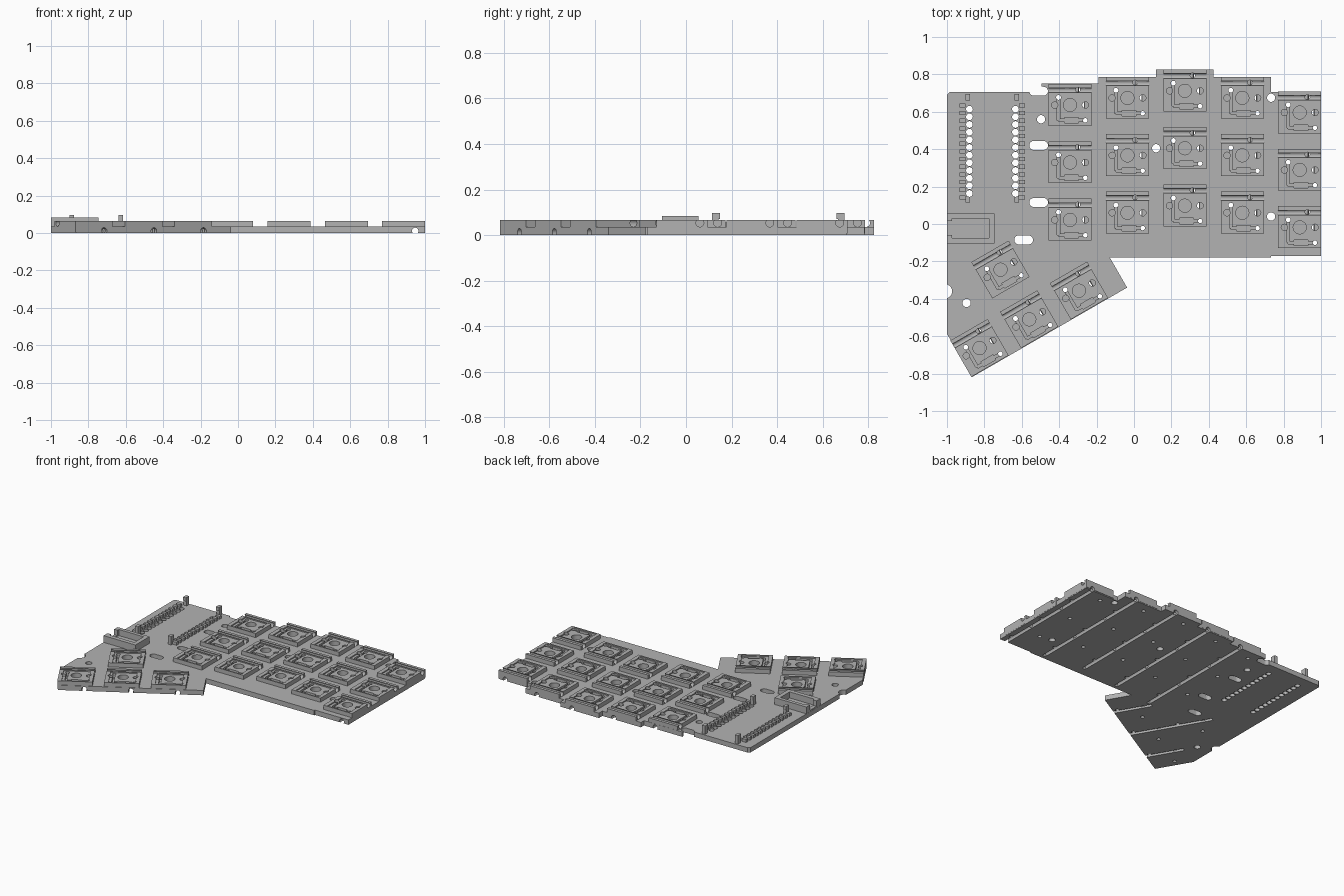
import bpy, bmesh, math
from mathutils import Matrix, Vector

if "Cube" in bpy.data.objects:
    bpy.data.objects.remove(bpy.data.objects["Cube"])

PLATE, TOP = 0.035, 0.065
PITCH, HALF, WIRE = 0.307, 0.115, 0.0173
UNIT = 0.0205          # pin grid step of a switch

grey = bpy.data.materials.new("plain grey")
grey.use_nodes = True
grey.diffuse_color = (0.45, 0.45, 0.45, 1)
grey.node_tree.nodes["Principled BSDF"].inputs["Base Color"].default_value = (0.45, 0.45, 0.45, 1)


def make_object(name, bm):
    bmesh.ops.recalc_face_normals(bm, faces=bm.faces[:])
    mesh = bpy.data.meshes.new(name)
    bm.to_mesh(mesh)
    bm.free()
    mesh.materials.append(grey)
    ob = bpy.data.objects.new(name, mesh)
    bpy.context.collection.objects.link(ob)
    return ob


def box(bm, x0, x1, y0, y1, z0, z1, frame=Matrix()):
    place = Matrix.Translation(((x0 + x1) / 2, (y0 + y1) / 2, (z0 + z1) / 2))
    size = Matrix.Diagonal((x1 - x0, y1 - y0, z1 - z0, 1))
    bmesh.ops.create_cube(bm, size=1, matrix=frame @ place @ size)


def rod(bm, start, end, r, frame=Matrix(), sides=24):
    a, b = Vector(start), Vector(end)
    turn = (b - a).to_track_quat('Z', 'Y').to_matrix().to_4x4()
    bmesh.ops.create_cone(bm, cap_ends=True, segments=sides, radius1=r, radius2=r,
                          depth=(b - a).length,
                          matrix=frame @ Matrix.Translation((a + b) / 2) @ turn)


def hole(bm, x, y, r, z0=-0.02, frame=Matrix(), sides=24):
    rod(bm, (x, y, z0), (x, y, 0.12), r, frame, sides)


def combine(target, bm, operation):
    tool = make_object("tool", bm)
    tool.hide_render = True
    mod = target.modifiers.new("combine", 'BOOLEAN')
    mod.operation, mod.object, mod.solver = operation, tool, 'MANIFOLD'
    bpy.context.view_layer.objects.active = target
    bpy.ops.object.modifier_apply(modifier=mod.name)
    mesh = tool.data
    bpy.data.objects.remove(tool)
    bpy.data.meshes.remove(mesh)


# Key frames: five staggered columns and a turned thumb cluster
columns = [(-0.342, 0.636), (-0.035, 0.674), (0.272, 0.712), (0.579, 0.674), (0.886, 0.596)]
keys = [Matrix.Translation((x, y - row * PITCH, 0)) for x, y in columns for row in range(3)]
thumb = Matrix.Translation((-0.56, -0.51, 0)) @ Matrix.Rotation(math.radians(30), 4, 'Z')
thumb_spots = [(-1, 0), (0, 0), (1, 0), (0, 1)]
keys += [thumb @ Matrix.Translation((i * PITCH, j * PITCH, 0)) for i, j in thumb_spots]

# Base plate with stepped outline
outline = [(-1, 0.69), (-0.985, 0.705), (-0.495, 0.705), (-0.495, 0.75), (-0.19, 0.75),
           (-0.19, 0.785), (0.118, 0.785), (0.118, 0.825), (0.425, 0.825), (0.425, 0.785),
           (0.733, 0.785), (0.733, 0.705), (1, 0.705), (1, -0.17), (0.733, -0.17),
           (0.733, -0.178), (-0.13, -0.178), (-0.037, -0.34), (-0.865, -0.818), (-1, -0.587)]
bm = bmesh.new()
face = bm.faces.new([bm.verts.new((x, y, 0)) for x, y in outline])
rise = bmesh.ops.extrude_face_region(bm, geom=[face])
bmesh.ops.translate(bm, vec=(0, 0, PLATE),
                    verts=[v for v in rise["geom"] if isinstance(v, bmesh.types.BMVert)])
plate = make_object("keyboard_plate", bm)

# Raised socket blocks and the jack holder
bm = bmesh.new()
for k in keys:
    box(bm, -HALF, HALF, -HALF + 0.004, HALF - 0.002, 0.006, TOP, k)
box(bm, -0.999, -0.745, -0.105, 0.055, 0.006, 0.084)
combine(plate, bm, 'UNION')

# Controller holder: board clips and comb of wire guides
bm = bmesh.new()
for x in (-0.89, -0.627):
    for y, lip in ((0.682, -1), (0.128, 1)):
        box(bm, x - 0.012, x + 0.012, y - 0.014, y + 0.014, 0.01, 0.076)
        box(bm, x - 0.012, x + 0.012, y - 0.014 + min(lip, 0) * 0.008,
            y + 0.014 + max(lip, 0) * 0.008, 0.07, 0.096)
combine(plate, bm, 'UNION')
bm = bmesh.new()
for i in range(13):
    y = 0.142 + i * 0.041
    for x0, x1 in ((-0.932, -0.9), (-0.615, -0.582)):
        box(bm, x0, x1, y - 0.011, y + 0.011, 0.01, 0.056)
combine(plate, bm, 'UNION')

# Shallow recess in every socket, the jack pocket, and straight parts of the slots
bm = bmesh.new()
for k in keys:
    box(bm, -0.087, 0.087, -0.103, 0.062, 0.057, 0.1, k)
box(bm, -0.972, -0.775, -0.075, 0.03, 0.04, 0.12)
slots = [(-0.51, 0.71), (-0.51, 0.42), (-0.51, 0.115), (-0.59, -0.085)]
for x, y in slots:
    box(bm, x - 0.026, x + 0.026, y - 0.024, y + 0.024, -0.02, 0.12)
combine(plate, bm, 'DIFFERENCE')

# Switch pin holes, screw holes, slot ends and controller pin holes
bm = bmesh.new()
for k in keys:
    hole(bm, 0, 0, 0.035, 0.008, k, 32)
    hole(bm, -4 * UNIT, 0, 0.017, 0.008, k, 16)
    hole(bm, 4 * UNIT, 0, 0.017, 0.008, k, 16)
    hole(bm, 2 * UNIT, 4 * UNIT, 0.013, 0.014, k, 16)
    hole(bm, -3 * UNIT, 2 * UNIT, 0.013, -0.02, k, 16)
    hole(bm, 3 * UNIT + 0.02, -4 * UNIT, 0.012, -0.02, k, 16)
for x, y in [(-0.497, 0.56), (0.118, 0.405), (0.733, 0.675), (0.733, 0.04), (-0.895, -0.422)]:
    hole(bm, x, y, 0.022)
hole(bm, -1.01, -0.36, 0.038)
for i in range(12):
    for x in (-0.88, -0.634):
        hole(bm, x, 0.163 + i * 0.041, 0.018, sides=16)
combine(plate, bm, 'DIFFERENCE')
for side in (-1, 1):
    bm = bmesh.new()
    for x, y in slots:
        hole(bm, x + side * 0.026, y, 0.024)
    combine(plate, bm, 'DIFFERENCE')

# Diode legs: long leg, cross leg and body bed; jack mouth
bm = bmesh.new()
for k in keys:
    box(bm, -3 * UNIT - 0.007, -3 * UNIT + 0.007, -4 * UNIT, 2 * UNIT, 0.035, 0.1, k)
box(bm, -1.02, -0.96, -0.06, 0.015, 0.045, 0.12)
combine(plate, bm, 'DIFFERENCE')
bm = bmesh.new()
for k in keys:
    box(bm, -3 * UNIT, 4 * UNIT, -4 * UNIT - 0.007, -4 * UNIT + 0.007, 0.035, 0.1, k)
combine(plate, bm, 'DIFFERENCE')
bm = bmesh.new()
for k in keys:
    box(bm, -0.03, 0.045, -4 * UNIT - 0.015, -4 * UNIT + 0.015, 0.031, 0.1, k)
combine(plate, bm, 'DIFFERENCE')

# Row wire grooves across the tops of the sockets
bm = bmesh.new()
for k in keys:
    rod(bm, (-HALF - 0.02, 0.079, 0.053), (HALF + 0.02, 0.079, 0.053), WIRE, k)
combine(plate, bm, 'DIFFERENCE')

# Column wire grooves along the underside
bm = bmesh.new()
for x, y in columns:
    gx, end = x + 3 * UNIT, y - 2.5 * PITCH - 0.06
    rod(bm, (gx, y + 0.2, 0.0115), (gx, end, 0.0115), WIRE)
for i, top in ((-1, 0.15), (0, 0.46), (1, 0.15)):
    gx = i * PITCH + 3 * UNIT
    rod(bm, (gx, -0.2, 0.0115), (gx, top, 0.0115), WIRE, thumb)
combine(plate, bm, 'DIFFERENCE')

# Crisp edges, round holes kept smooth
for ob in bpy.context.selected_objects:
    ob.select_set(False)
plate.select_set(True)
bpy.context.view_layer.objects.active = plate
bpy.ops.object.shade_smooth_by_angle(angle=math.radians(30))
